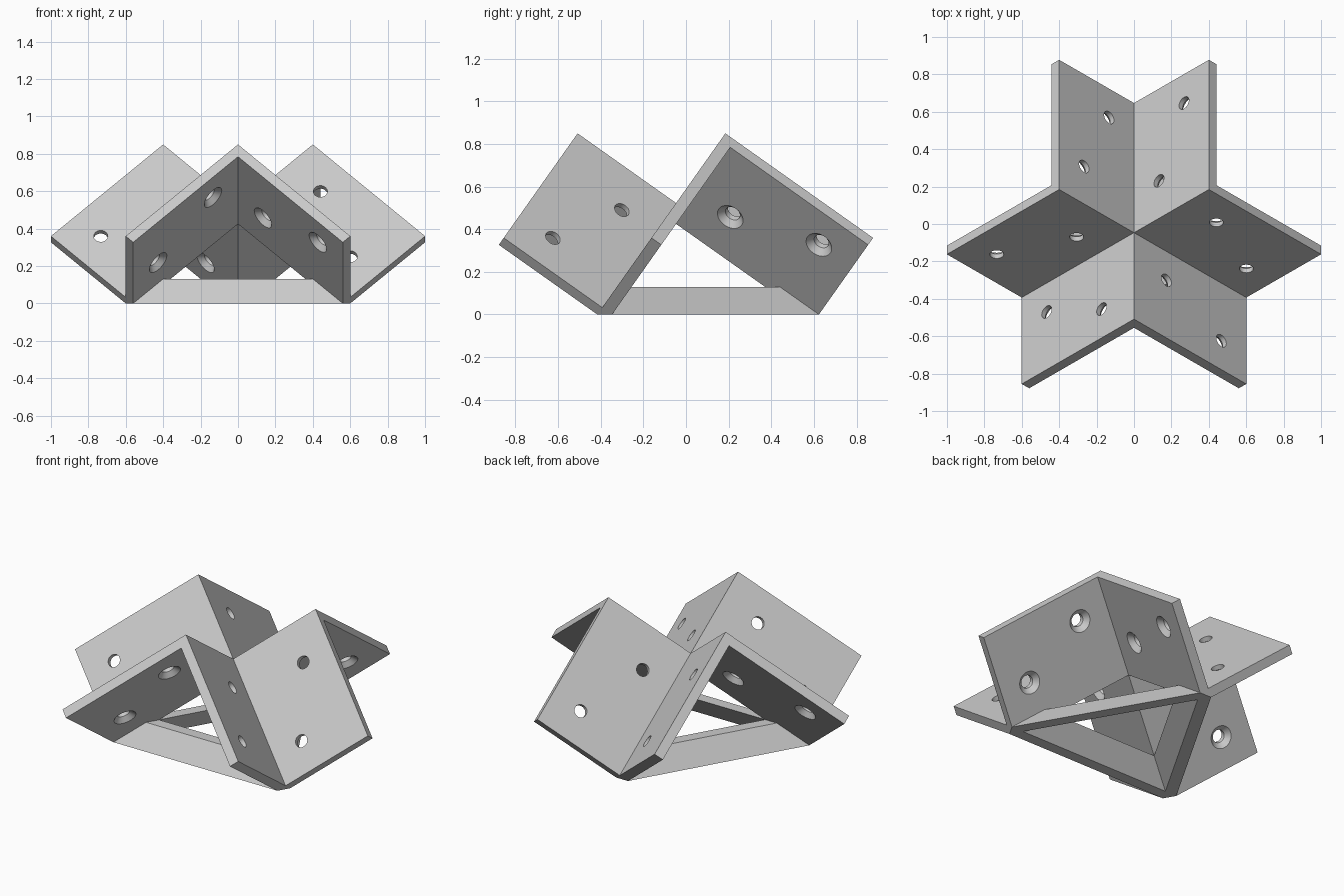
import bpy, bmesh, math
from mathutils import Matrix, Vector

if "Cube" in bpy.data.objects:
    bpy.data.objects.remove(bpy.data.objects["Cube"])

T = 0.0566            # plate thickness
L = 10 * T            # flange length along its ridge
W = 15 * T            # flange width away from the ridge
BAR_TOP = 0.13        # height of the tie bars
HOLE_R, SINK_R = 0.0375, 0.066
ROOT3 = math.sqrt(3)
APEX_Z = (W + T) / ROOT3

# Three perpendicular ridge directions, all rising equally from the centre
axes = []
for deg in (-90, 30, 150):
    r = math.radians(deg)
    h = math.sqrt(2 / 3)
    axes.append(Vector((h * math.cos(r), h * math.sin(r), 1 / ROOT3)))
FRAME = Matrix.Translation((0, -0.0465, APEX_Z)) @ Matrix(axes).transposed().to_4x4()

steel = bpy.data.materials.new("plain grey")
steel.use_nodes = True
GREY = (0.6, 0.6, 0.6, 1)
steel.diffuse_color = GREY
steel.node_tree.nodes["Principled BSDF"].inputs["Base Color"].default_value = GREY


def unit(i):
    return Vector([1.0 if n == i else 0.0 for n in range(3)])


def make_object(name, bm):
    mesh = bpy.data.meshes.new(name)
    bm.to_mesh(mesh)
    bm.free()
    mesh.materials.append(steel)
    obj = bpy.data.objects.new(name, mesh)
    bpy.context.collection.objects.link(obj)
    obj.matrix_world = FRAME
    return obj


def trimmed_box(name, lo, hi, planes):
    """Box between lo and hi, keeping the side where (p - point) . normal <= 0."""
    bm = bmesh.new()
    bmesh.ops.create_cube(bm, size=1)
    for v in bm.verts:
        v.co = Vector([lo[n] if v.co[n] < 0 else hi[n] for n in range(3)])
    for point, normal in planes:
        bmesh.ops.bisect_plane(bm, geom=bm.verts[:] + bm.edges[:] + bm.faces[:],
                               dist=1e-5, plane_co=point, plane_no=normal,
                               clear_outer=True)
    solid = bmesh.new()
    for v in bm.verts:
        solid.verts.new(v.co)
    bm.free()
    bmesh.ops.remove_doubles(solid, verts=solid.verts[:], dist=1e-5)
    bmesh.ops.convex_hull(solid, input=solid.verts[:])
    bmesh.ops.dissolve_limit(solid, angle_limit=0.01, verts=solid.verts[:],
                             edges=solid.edges[:])
    bmesh.ops.recalc_face_normals(solid, faces=solid.faces[:])
    return make_object(name, solid)


def drill(obj, spots, k):
    """Cut countersunk holes along axis k, wide on the underside."""
    bm = bmesh.new()
    slope = (SINK_R - HOLE_R) / (T / 2)
    extra = 0.02
    profile = [(0, extra), (HOLE_R, extra), (HOLE_R, -T / 2),
               (SINK_R + slope * extra, -T - extra), (0, -T - extra)]
    axis, side = unit(k), unit((k + 1) % 3)
    for spot in spots:
        verts = [bm.verts.new(spot + side * r + axis * h) for r, h in profile]
        edges = [bm.edges.new(pair) for pair in zip(verts, verts[1:])]
        bmesh.ops.spin(bm, geom=verts + edges, cent=spot, axis=axis,
                       angle=math.tau, steps=32, use_duplicate=False)
    bmesh.ops.remove_doubles(bm, verts=bm.verts[:], dist=1e-5)
    bmesh.ops.recalc_face_normals(bm, faces=bm.faces[:])
    cutter = make_object("hole_cutter", bm)
    cutter.hide_render = True
    mod = obj.modifiers.new("holes", "BOOLEAN")
    mod.operation, mod.solver, mod.object = "DIFFERENCE", "EXACT", cutter
    bpy.context.view_layer.update()
    bpy.ops.object.select_all(action="DESELECT")
    obj.select_set(True)
    bpy.context.view_layer.objects.active = obj
    bpy.ops.object.modifier_apply(modifier=mod.name)
    bpy.data.objects.remove(cutter)
    bpy.ops.object.shade_smooth_by_angle(angle=math.radians(30))


UP = Vector((1, 1, 1)) / ROOT3
ground = (UP * -APEX_Z, -UP)
bar_cut = (UP * (BAR_TOP - APEX_Z), UP)
origin = Vector((0, 0, 0))
names = ("front", "back_left", "back_right")

# Six drilled flanges, two mitred along each ridge
for i in range(3):
    for turn in (1, 2):
        j, k = (i + turn) % 3, (i - turn) % 3
        lo = -T * unit(i) - W * unit(j) - T * unit(k)
        hi = L * unit(i)
        flange = trimmed_box(f"{names[i]}_flange_{turn}", lo, hi,
                             [(origin, unit(j) - unit(k)),
                              (origin, unit(k) - unit(i)), ground])
        near, far = T + L / 3, W - L / 3
        widths = (far, near) if turn == 1 else (near, far)
        spots = [unit(i) * (L * (n + 1) / 3) - unit(j) * w
                 for n, w in enumerate(widths)]
        drill(flange, spots, k)

# Three tie bars closing the base triangle
for k in range(3):
    i, j = (k + 1) % 3, (k + 2) % 3
    lo = -T * unit(k) - W * (unit(i) + unit(j))
    trimmed_box(f"{names[k]}_tie_bar", lo, origin,
                [(origin, unit(i) - unit(k)), (origin, unit(j) - unit(k)),
                 ground, bar_cut])
